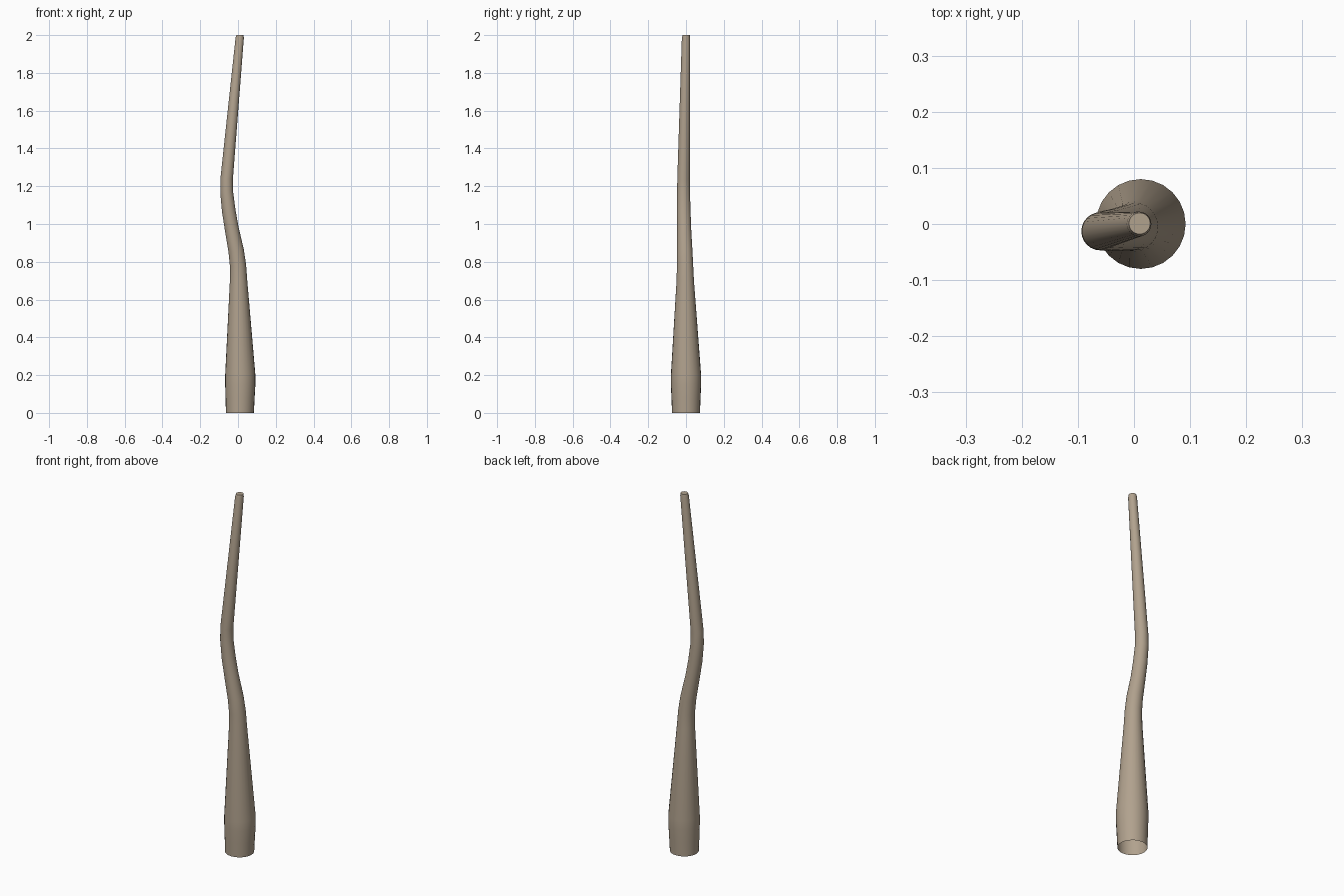
import bpy, bmesh, math
from mathutils import Vector

if "Cube" in bpy.data.objects:
    bpy.data.objects.remove(bpy.data.objects["Cube"])

# Trunk sections: x, y, z, radius
SECTIONS = [
    (0.010, 0.000, 0.00, 0.074),
    (0.011, 0.000, 0.08, 0.077),
    (0.012, 0.000, 0.15, 0.080),
    (0.012, 0.000, 0.20, 0.080),
    (0.003, -0.004, 0.70, 0.046),
    (0.000, -0.005, 0.78, 0.043),
    (-0.010, -0.007, 0.86, 0.041),
    (-0.034, -0.010, 0.98, 0.037),
    (-0.049, -0.012, 1.07, 0.036),
    (-0.060, -0.013, 1.17, 0.034),
    (-0.060, -0.013, 1.24, 0.033),
    (0.009, 0.000, 1.985, 0.022),
    (0.010, 0.001, 2.00, 0.019),
]
SIDES = 24

bm = bmesh.new()
centres = [Vector(s[:3]) for s in SECTIONS]
rings = []
for i, (x, y, z, r) in enumerate(SECTIONS):
    # Keep both ends level, tilt the other rings to follow the bends
    ends = i == 0 or i >= len(SECTIONS) - 2
    axis = Vector((0, 0, 1)) if ends else centres[i + 1] - centres[i - 1]
    turn = Vector((0, 0, 1)).rotation_difference(axis)
    ring = []
    for k in range(SIDES):
        a = 2 * math.pi * k / SIDES
        ring.append(bm.verts.new(centres[i] + turn @ Vector((r * math.cos(a), r * math.sin(a), 0))))
    rings.append(ring)

# Wall, open at the base and closed at the tip
for low, high in zip(rings, rings[1:]):
    for k in range(SIDES):
        n = (k + 1) % SIDES
        bm.faces.new((low[k], low[n], high[n], high[k]))
bm.faces.new(rings[-1])

mesh = bpy.data.meshes.new("trunk")
bm.to_mesh(mesh)
bm.free()
trunk = bpy.data.objects.new("trunk", mesh)
bpy.context.collection.objects.link(trunk)

# Bark colour and smooth shading
bark = bpy.data.materials.new("bark")
bark.diffuse_color = (0.44, 0.36, 0.27, 1)
bark.use_nodes = True
bark.node_tree.nodes["Principled BSDF"].inputs["Base Color"].default_value = bark.diffuse_color
mesh.materials.append(bark)
bpy.context.view_layer.objects.active = trunk
trunk.select_set(True)
bpy.ops.object.shade_smooth_by_angle(angle=math.radians(60))
